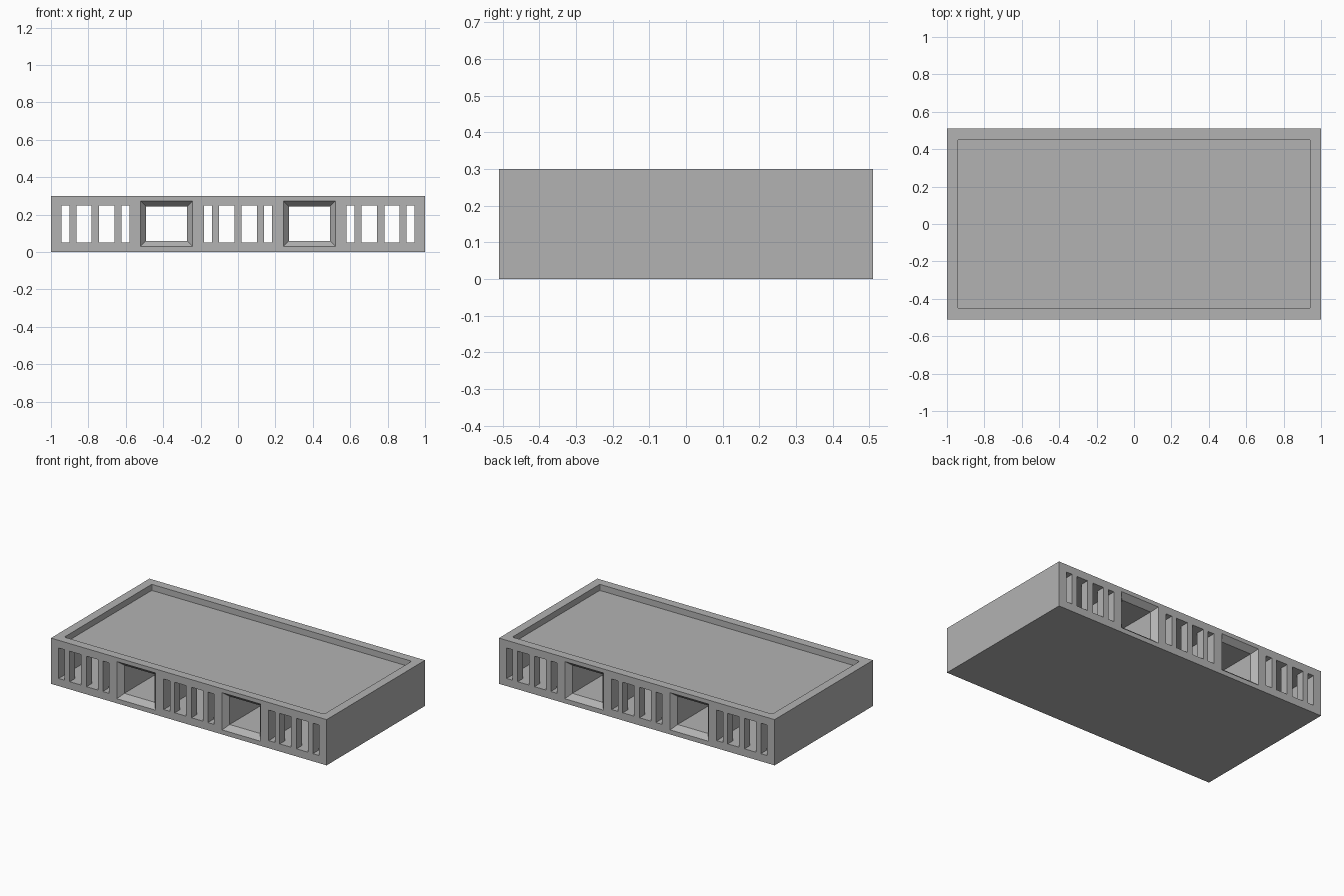
import bpy
import bmesh

cube = bpy.data.objects.get("Cube")
if cube:
    bpy.data.objects.remove(cube, do_unlink=True)

HALF_X, HALF_Y, HEIGHT = 1.0, 0.51, 0.30

grey = bpy.data.materials.new("stone grey")
grey.use_nodes = True
colour = (0.45, 0.45, 0.45, 1)
grey.diffuse_color = colour
grey.node_tree.nodes["Principled BSDF"].inputs["Base Color"].default_value = colour


def loft(bm, rings):
    """Closed solid through rectangles (x0, x1, z0, z1) placed at each y."""
    loops = []
    for y, (x0, x1, z0, z1) in rings:
        corners = ((x0, z0), (x1, z0), (x1, z1), (x0, z1))
        loops.append([bm.verts.new((x, y, z)) for x, z in corners])
    bm.faces.new(loops[0])
    bm.faces.new(loops[-1])
    for a, b in zip(loops, loops[1:]):
        for i in range(4):
            j = (i + 1) % 4
            bm.faces.new((a[i], a[j], b[j], b[i]))


def solid(name, ring_sets):
    bm = bmesh.new()
    for rings in ring_sets:
        loft(bm, rings)
    bmesh.ops.recalc_face_normals(bm, faces=bm.faces)
    mesh = bpy.data.meshes.new(name)
    bm.to_mesh(mesh)
    bm.free()
    mesh.materials.append(grey)
    obj = bpy.data.objects.new(name, mesh)
    bpy.context.collection.objects.link(obj)
    return obj


def box(x0, x1, half_y, z0, z1):
    return [(y, (x0, x1, z0, z1)) for y in (-half_y, half_y)]


def carve(target, cutter):
    """Cut with a helper solid, then discard the helper."""
    cutter.hide_render = True
    mod = target.modifiers.new(cutter.name, "BOOLEAN")
    mod.operation, mod.solver, mod.object = "DIFFERENCE", "EXACT", cutter
    bpy.context.view_layer.objects.active = target
    bpy.ops.object.modifier_apply(modifier=mod.name)
    bpy.data.objects.remove(cutter, do_unlink=True)


# Main block
base = solid("plinth", [box(-HALF_X, HALF_X, HALF_Y, 0, HEIGHT)])

# Shallow tray in the top, with slightly rounded corners
tray = solid("tray_cutter", [box(-0.943, 0.943, 0.453, 0.26, 0.40)])
bm = bmesh.new()
bm.from_mesh(tray.data)
upright = [e for e in bm.edges if abs(e.verts[0].co.z - e.verts[1].co.z) > 0.1]
bmesh.ops.bevel(bm, geom=upright, offset=0.01, segments=2, affect="EDGES", profile=0.5)
bm.to_mesh(tray.data)
bm.free()
carve(base, tray)

# Hollow chambers behind the slotted stretches
chambers = [(-0.947, -0.577), (-0.184, 0.184), (0.577, 0.947)]
carve(base, solid("chamber_cutter",
                  [box(a, b, 0.453, 0.049, 0.251) for a, b in chambers]))

# Slots through both long walls: narrow, wide, wide, narrow
slots = [(-0.182, -0.138), (-0.102, -0.020), (0.020, 0.102), (0.138, 0.182)]
carve(base, solid("slot_cutter",
                  [box(c + a, c + b, 0.60, 0.05, 0.25)
                   for c in (-0.762, 0, 0.762) for a, b in slots]))

# Two straight tunnels with flared mouths
def tunnel(cx):
    def rect(g):
        return (cx - 0.11 - g, cx + 0.11 + g, 0.06 - g, 0.244 + g)
    flare, depth, over = 0.03, 0.035, 0.014
    outside = flare * (depth + over) / depth
    end, inner = HALF_Y + over, HALF_Y - depth
    return [(-end, rect(outside)), (-inner, rect(0)),
            (inner, rect(0)), (end, rect(outside))]


carve(base, solid("tunnel_cutter", [tunnel(-0.382), tunnel(0.382)]))
